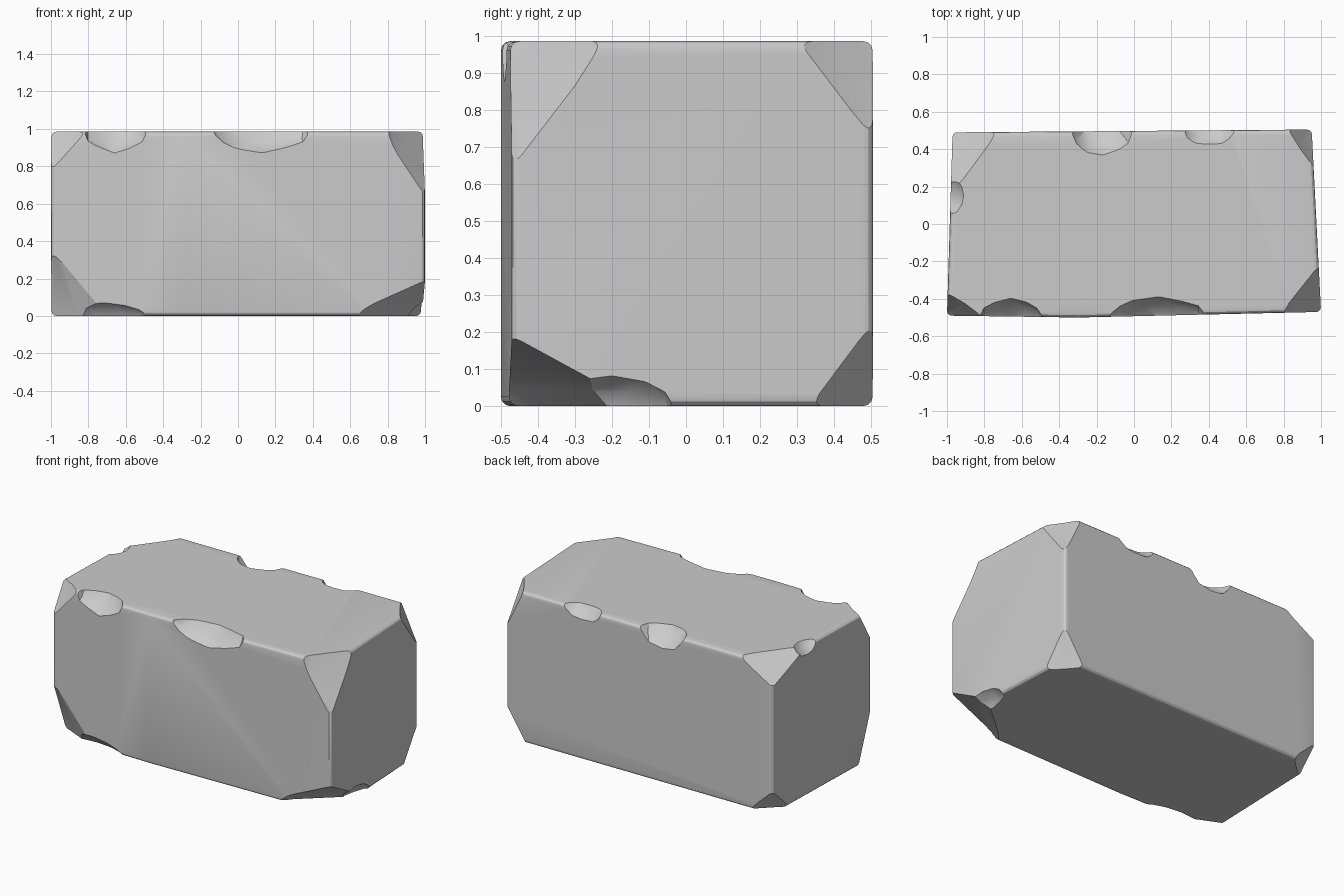
import bpy, bmesh, random
from mathutils import Vector, Matrix

random.seed(4)
if "Cube" in bpy.data.objects:
    bpy.data.objects.remove(bpy.data.objects["Cube"], do_unlink=True)

HEIGHT = 0.985
stone = bpy.data.materials.new("stone grey")
stone.use_nodes = True
grey = (0.6, 0.6, 0.6, 1)
stone.diffuse_color = grey
stone.node_tree.nodes["Principled BSDF"].inputs["Base Color"].default_value = grey


def make_object(name, bm):
    mesh = bpy.data.meshes.new(name)
    bm.to_mesh(mesh)
    bm.free()
    mesh.materials.append(stone)
    obj = bpy.data.objects.new(name, mesh)
    bpy.context.collection.objects.link(obj)
    return obj


def apply(obj, kind, **settings):
    mod = obj.modifiers.new(kind, kind)
    for key, value in settings.items():
        setattr(mod, key, value)
    bpy.context.view_layer.objects.active = obj
    bpy.ops.object.modifier_apply(modifier=mod.name)


# Slightly skewed block with worn edges
outline = [(-1, -0.49), (-0.3, -0.5), (1, -0.47), (0.95, 0.505), (-0.97, 0.49)]
bm = bmesh.new()
base = bm.faces.new([bm.verts.new((x, y, 0)) for x, y in outline])
top = bmesh.ops.extrude_face_region(bm, geom=[base])["geom"]
bmesh.ops.translate(bm, vec=(0, 0, HEIGHT),
                    verts=[v for v in top if isinstance(v, bmesh.types.BMVert)])
bmesh.ops.recalc_face_normals(bm, faces=bm.faces)
block = make_object("stone_block", bm)
apply(block, "BEVEL", width=0.025, segments=3, limit_method="ANGLE", angle_limit=0.6)


def chip(point, direction, reach):
    """Knock a shallow hollow out of an edge or corner; reach is its size per axis."""
    axis = Vector(direction)
    corner = all(direction)
    depth, spread = (0.62, 2.2) if corner else (0.8, 1.5)
    along = axis.normalized()
    side = along.orthogonal().normalized() if corner else Vector([0 if d else 1 for d in direction])
    third = along.cross(side)
    turn = Matrix((along, side, third)).transposed()
    bm = bmesh.new()
    bmesh.ops.create_icosphere(bm, subdivisions=2, radius=1)
    for v in bm.verts:
        p = v.co * random.uniform(0.92, 1.08)
        p = turn @ Vector((p.x * depth, p.y * (spread if corner else 1), p.z * spread))
        v.co = Vector(point) + Vector([a * b for a, b in zip(p, reach)])
    cutter = make_object("chip_cutter", bm)
    cutter.hide_render = True
    apply(block, "BOOLEAN", operation="DIFFERENCE", solver="EXACT", object=cutter)
    bpy.data.objects.remove(cutter, do_unlink=True)


# Broken corners
T = HEIGHT
chip((-1, -0.49, T), (-1, -1, 1), (0.2, 0.13, 0.2))
chip((1, -0.47, T), (1, -1, 1), (0.2, 0.27, 0.36))
chip((-1, -0.49, 0), (-1, -1, -1), (0.3, 0.14, 0.32))
chip((1, -0.47, 0), (1, -1, -1), (0.38, 0.32, 0.2))
chip((0.95, 0.5, T), (1, 1, 1), (0.13, 0.2, 0.25))
chip((-0.97, 0.49, T), (-1, 1, 1), (0.26, 0.32, 0.16))
chip((0.95, 0.5, 0), (1, 1, -1), (0.14, 0.15, 0.22))
chip((-0.97, 0.49, 0), (-1, 1, -1), (0.16, 0.15, 0.16))

# Chipped edges
chip((-0.66, -0.5, T), (0, -1, 1), (0.17, 0.1, 0.11))
chip((0.13, -0.49, T), (0, -1, 1), (0.25, 0.1, 0.11))
chip((-0.17, 0.495, T), (0, 1, 1), (0.16, 0.13, 0.1))
chip((0.4, 0.5, T), (0, 1, 1), (0.14, 0.08, 0.07))
chip((-0.72, -0.5, 0), (0, -1, -1), (0.24, 0.08, 0.07))
chip((0.98, -0.2, 0), (1, 0, -1), (0.07, 0.18, 0.08))
chip((-0.98, 0.15, T), (-1, 0, 1), (0.07, 0.1, 0.06))

bpy.ops.object.select_all(action="DESELECT")
block.select_set(True)
bpy.context.view_layer.objects.active = block
bpy.ops.object.shade_smooth_by_angle(angle=0.5)
